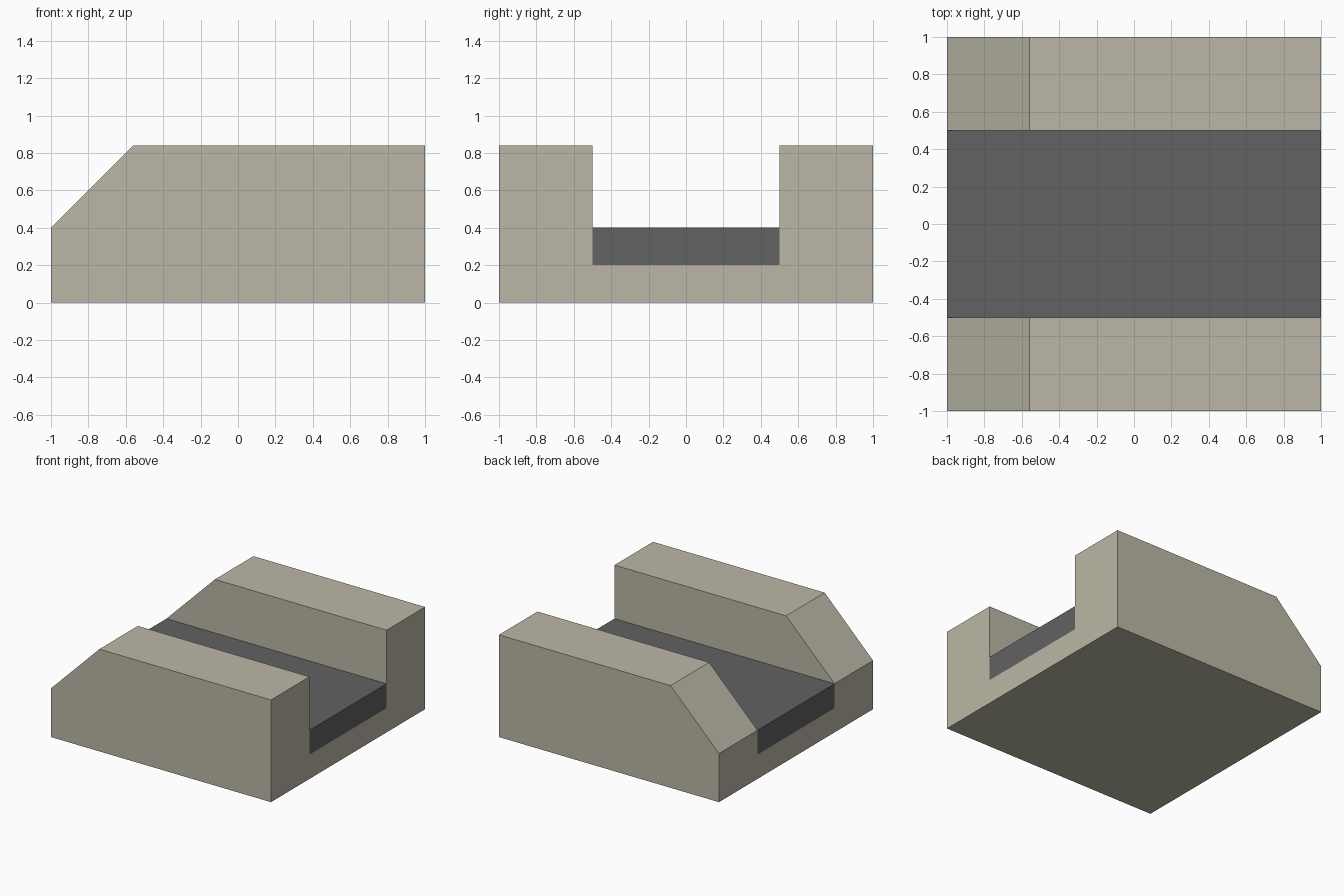
import bpy
import bmesh
from mathutils import Vector

default = bpy.data.objects.get("Cube")
if default:
    bpy.data.objects.remove(default, do_unlink=True)

HALF, WALL, FLOOR, ROAD, TOP = 1.0, 0.5, 0.2, 0.4, 0.84


def material(name, rgb):
    mat = bpy.data.materials.new(name)
    mat.use_nodes = True
    color = (*rgb, 1.0)
    mat.diffuse_color = color
    mat.node_tree.nodes["Principled BSDF"].inputs["Base Color"].default_value = color
    return mat


def extrude_along_x(name, section, mat, slope=None):
    """Extrude a (y, z) section through the full length, optionally cut by a plane."""
    bm = bmesh.new()
    face = bm.faces.new([bm.verts.new((-HALF, y, z)) for y, z in section])
    ends = bmesh.ops.extrude_face_region(bm, geom=[face])["geom"]
    verts = [v for v in ends if isinstance(v, bmesh.types.BMVert)]
    bmesh.ops.translate(bm, verts=verts, vec=(2 * HALF, 0, 0))
    # extrusion may keep or drop the first face: close whatever is open
    bmesh.ops.holes_fill(bm, edges=[e for e in bm.edges if e.is_boundary])
    if slope:
        point, normal = slope
        bmesh.ops.bisect_plane(bm, geom=bm.verts[:] + bm.edges[:] + bm.faces[:],
                               dist=1e-5, plane_co=point, plane_no=normal,
                               clear_outer=True)
        bmesh.ops.holes_fill(bm, edges=[e for e in bm.edges if e.is_boundary])
    bmesh.ops.recalc_face_normals(bm, faces=bm.faces[:])
    mesh = bpy.data.meshes.new(name)
    bm.to_mesh(mesh)
    bm.free()
    mesh.materials.append(mat)
    obj = bpy.data.objects.new(name, mesh)
    bpy.context.collection.objects.link(obj)
    return obj


stone = material("warm_stone", (0.50, 0.475, 0.385))
asphalt = material("dark_grey", (0.122, 0.122, 0.122))

# Channel body: base and both side walls, with the wall ends sloped at 45 degrees
channel = [(-HALF, 0), (HALF, 0), (HALF, TOP), (WALL, TOP),
           (WALL, FLOOR), (-WALL, FLOOR), (-WALL, TOP), (-HALF, TOP)]
extrude_along_x("channel_body", channel, stone,
                slope=(Vector((-HALF, 0, ROAD)), Vector((-1, 0, 1))))

# Slab lying in the channel
slab = [(-WALL, FLOOR), (WALL, FLOOR), (WALL, ROAD), (-WALL, ROAD)]
extrude_along_x("channel_slab", slab, asphalt)
